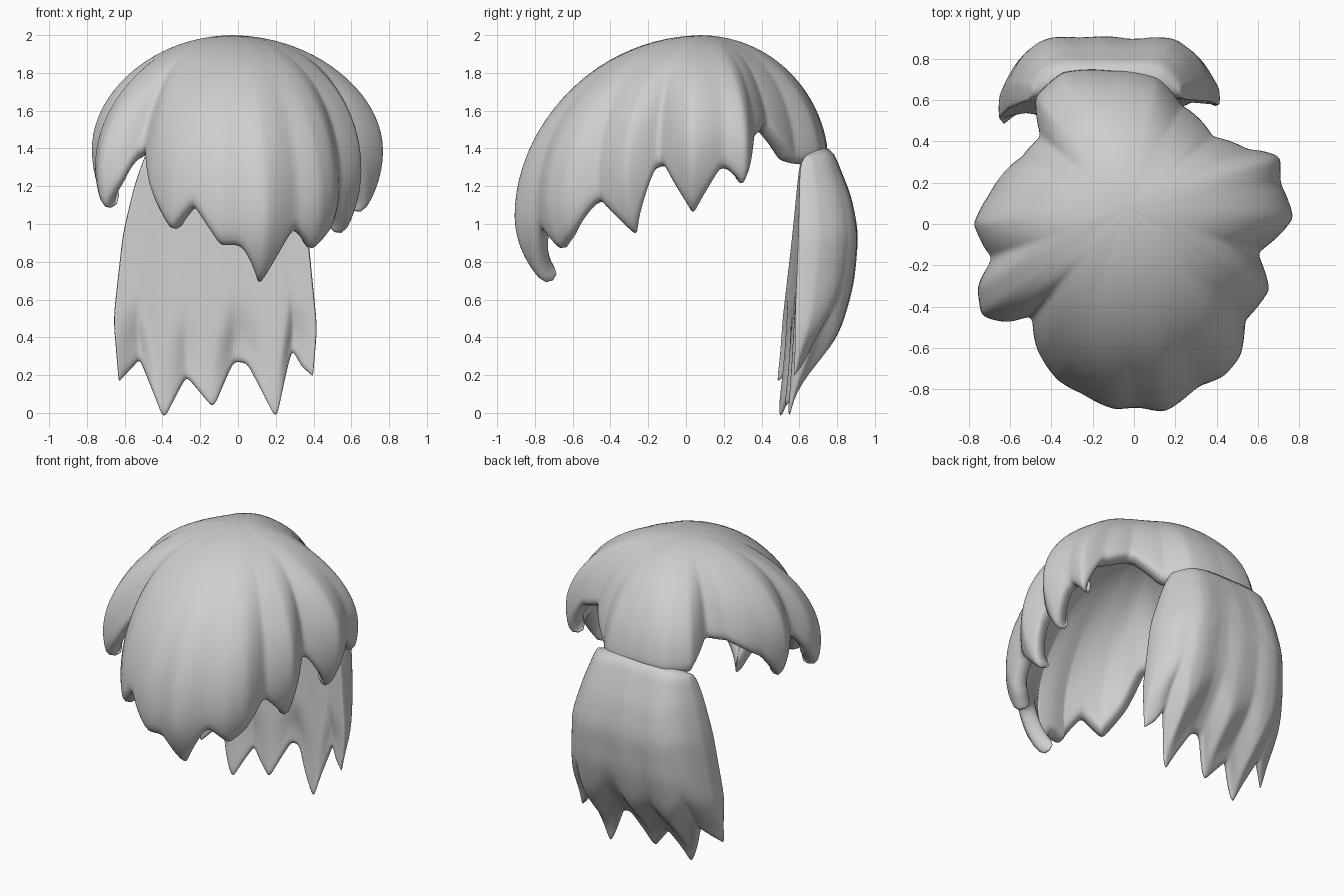
import bpy, math

if "Cube" in bpy.data.objects:
    bpy.data.objects.remove(bpy.data.objects["Cube"])

grey = bpy.data.materials.new("hair_grey")
grey.diffuse_color = (0.62, 0.62, 0.62, 1)
grey.use_nodes = True
grey.node_tree.nodes["Principled BSDF"].inputs["Base Color"].default_value = grey.diffuse_color


def lookup(table, t):
    """Piecewise linear value from sorted (t, value) pairs."""
    if t <= table[0][0]:
        return table[0][1]
    for (a, va), (b, vb) in zip(table, table[1:]):
        if t <= b:
            return va + (vb - va) * (t - a) / (b - a)
    return table[-1][1]


def smooth(t):
    t = min(1, max(0, t))
    return t * t * (3 - 2 * t)


def make_object(name, verts, faces):
    mesh = bpy.data.meshes.new(name)
    mesh.from_pydata(verts, [], faces)
    mesh.materials.append(grey)
    for p in mesh.polygons:
        p.use_smooth = True
    obj = bpy.data.objects.new(name, mesh)
    bpy.context.collection.objects.link(obj)
    return obj


def round_off(obj):
    sub = obj.modifiers.new("rounding", "SUBSURF")
    sub.levels = sub.render_levels = 1


# Crown: outline x, y and hem height at each lock tip and notch, anticlockwise
APEX = (-0.03, 0.08)
HEM = [(0.15, -0.92, .64), (0.31, -0.79, .97), (0.44, -0.74, .84),
       (0.52, -0.64, .93), (0.54, -0.47, 1.12), (0.66, -0.32, .91),
       (0.60, -0.14, 1.33), (0.78, 0.03, 1.02), (0.71, 0.2, 1.3),
       (0.71, 0.33, 1.18), (0.56, 0.365, 1.45), (0.39, 0.43, 1.52),
       (0.23, 0.58, 1.32), (0.12, 0.71, 1.31), (-0.12, 0.75, 1.35),
       (-0.35, 0.74, 1.35), (-0.48, 0.62, 1.35), (-0.46, 0.43, 1.52),
       (-0.55, 0.33, 1.48), (-0.70, 0.15, 1.33), (-0.78, 0.0, 1.14),
       (-0.69, -0.17, 1.38), (-0.76, -0.30, 1.2), (-0.74, -0.45, 1.05),
       (-0.61, -0.48, 1.22), (-0.50, -0.45, 1.41), (-0.47, -0.62, 1.15),
       (-0.37, -0.76, .95), (-0.25, -0.83, 1.1), (-0.1, -0.90, .87),
       (0.02, -0.89, .87)]
LOW = 0.7      # depth of the inward curl below the widest point


def belt(angle):
    """Height of the widest point."""
    front = max(0.0, -math.sin(angle)) ** 1.5
    return 1.3 - 0.25 * front + 0.11 * math.cos(angle) ** 2


def end_angle(angle, hem):
    mid = belt(angle)
    if hem > mid:
        return math.acos((hem - mid) / (2 - mid))
    return math.pi / 2 + math.asin((mid - hem) / LOW)


radius, height = [], []
for x, y, z in HEM:
    dx, dy = x - APEX[0], y - APEX[1]
    a = math.atan2(dy, dx)
    r = math.hypot(dx, dy)
    if z > belt(a):
        r /= math.sin(end_angle(a, z))
    for turn in (-1, 0, 1):
        radius.append((a + turn * math.tau, r))
        height.append((a + turn * math.tau, z))
radius.sort()
height.sort()

COLS, ROWS = 180, 14
verts, faces = [(*APEX, 2.0)], []
for j in range(COLS):
    a = -math.pi + math.tau * j / COLS
    r = lookup(radius, a)
    base = sum(lookup(radius, a + math.radians(d)) for d in range(-25, 26, 5)) / 11
    mid, end = belt(a), end_angle(a, lookup(height, a))
    k = (j + 1) % COLS
    for i in range(1, ROWS + 1):
        t = i / ROWS
        c, s = math.cos(end * t), math.sin(end * t)
        z = mid + c * ((2 - mid) if c > 0 else LOW)
        rr = (base + (r - base) * smooth(t * 1.35 - 0.15)) * s
        verts.append((APEX[0] + rr * math.cos(a), APEX[1] + rr * math.sin(a), z))
        p, q = j * ROWS + i, k * ROWS + i
        faces.append((0, p, q) if i == 1 else (p - 1, p, q, q - 1))
crown = make_object("crown_hair", verts, faces)
solid = crown.modifiers.new("thickness", "SOLIDIFY")
solid.thickness = 0.11
solid.offset = -1
round_off(crown)

# Back panel: side edges, back profile and front profile by height
LEFT = [(0, -.62), (.2, -.635), (.5, -.66), (.95, -.61), (1.2, -.55), (1.4, -.48)]
RIGHT = [(0, .39), (.23, .40), (.45, .42), (.95, .37), (1.2, .29), (1.4, .21)]
BACK = [(0, .56), (.2, .70), (.4, .81), (.68, .89), (.95, .915), (1.15, .875), (1.41, .77)]
FRONT = [(0, .50), (.2, .52), (.4, .535), (.9, .575), (1.3, .60), (1.41, .63)]
# Hem height by x
TIPS = [(-.64, .16), (-.52, .28), (-.41, -.04), (-.28, .19), (-.14, .02),
        (-.03, .27), (.04, .26), (.2, -.04), (.27, .33), (.33, .24), (.39, .19)]
NU, NV = 60, 16
verts, faces = [], []
for j in range(NU + 1):
    s = 1 - 2 * j / NU
    u = 0.5 * s + 0.5 * math.sin(s * math.pi / 2)     # finer towards the sides
    hem = lookup(TIPS, -0.125 + 0.515 * u)
    back, front = [], []
    for i in range(NV + 1):
        t = i / NV
        z = 1.41 + (hem - 1.41) * t - 0.05 * abs(u) ** 4 * (1 - t)
        x0, x1 = lookup(LEFT, z), lookup(RIGHT, z)
        x = (x0 + x1) / 2 + (x1 - x0) / 2 * u
        yf = lookup(FRONT, z) + 0.045 * u * t + 0.02 * (1 - u * u)
        depth = max(0.04, lookup(BACK, z) - yf)
        depth *= 1 - 0.7 * abs(u) ** 6
        depth -= 0.14 * max(0, hem - 0.05) * t * (1 - abs(u) ** 4)   # lock grooves
        depth = max(0.03, depth)
        lip = smooth((t - 0.7) / 0.3)                 # thin out towards the hem
        yf += 0.35 * lip * (depth - 0.03) * smooth(hem / 0.3)
        yb = yf + depth * (1 - 0.7 * lip)
        back.append((x, yb, z))
        front.append((x, yf, z))
    verts += back + front[::-1]
ring = 2 * (NV + 1)
for j in range(NU):
    for i in range(ring):
        k = (i + 1) % ring
        faces.append((j * ring + i, j * ring + k, (j + 1) * ring + k, (j + 1) * ring + i))
# Narrow side walls closing both ends
for j in (0, NU):
    for i in range(NV):
        a, b = j * ring + i, j * ring + ring - 1 - i
        f = (a, b, b - 1, a + 1)
        faces.append(f if j == 0 else f[::-1])
round_off(make_object("back_hair", verts, faces))
